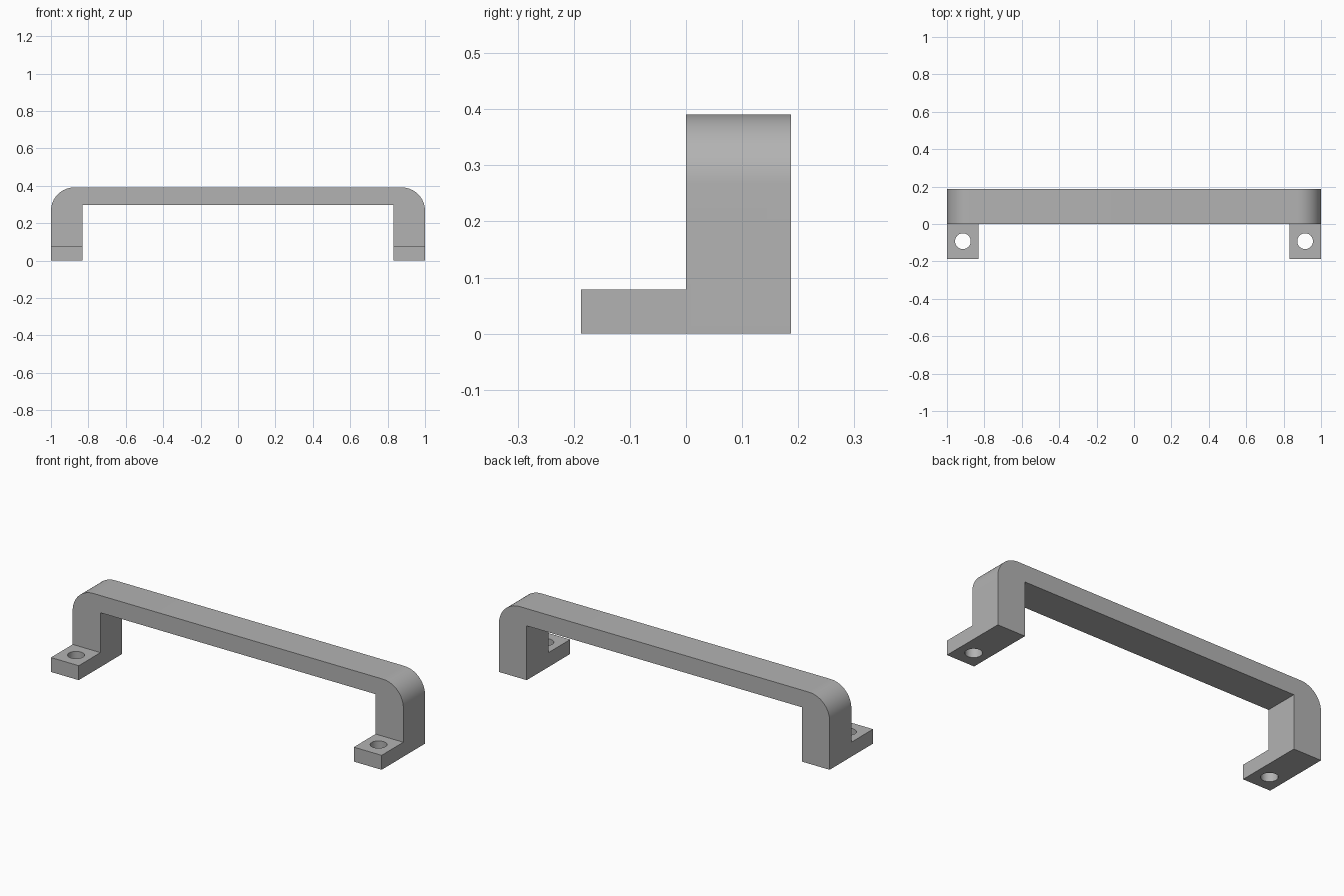
import bpy
import bmesh
from math import cos, sin, pi, radians

HALF_X, DEPTH, HEIGHT = 1.0, 0.1875, 0.391
INNER_X, UNDERSIDE, RADIUS = 0.832, 0.297, 0.125
TAB_TOP, HOLE_X, HOLE_Y, HOLE_R = 0.079, 0.915, -0.092, 0.042

cube = bpy.data.objects.get("Cube")
if cube:
    bpy.data.objects.remove(cube, do_unlink=True)

# Single plain grey
grey = bpy.data.materials.new("plain grey")
grey.use_nodes = True
colour = (0.45, 0.45, 0.45, 1)
grey.diffuse_color = colour
grey.node_tree.nodes["Principled BSDF"].inputs["Base Color"].default_value = colour


def prism(name, outline, shift):
    """Solid made by sweeping a closed outline along the shift vector."""
    bm = bmesh.new()
    face = bm.faces.new([bm.verts.new(p) for p in outline])
    swept = bmesh.ops.extrude_face_region(bm, geom=[face], use_keep_orig=True)
    moved = [g for g in swept["geom"] if isinstance(g, bmesh.types.BMVert)]
    bmesh.ops.translate(bm, verts=moved, vec=shift)
    bmesh.ops.recalc_face_normals(bm, faces=bm.faces)
    mesh = bpy.data.meshes.new(name)
    bm.to_mesh(mesh)
    bm.free()
    mesh.materials.append(grey)
    obj = bpy.data.objects.new(name, mesh)
    bpy.context.collection.objects.link(obj)
    return obj


def combine(target, helper, operation):
    """Apply a boolean and discard the helper solid."""
    helper.hide_render = True
    mod = target.modifiers.new(helper.name, "BOOLEAN")
    mod.operation, mod.solver, mod.object = operation, "EXACT", helper
    bpy.ops.object.modifier_apply(modifier=mod.name)
    bpy.data.objects.remove(helper, do_unlink=True)


# Handle: arch with rounded outer corners and square inner corners
STEPS = 16
corner = [(HALF_X - RADIUS + RADIUS * cos(a), HEIGHT - RADIUS + RADIUS * sin(a))
          for a in (pi / 2 * i / STEPS for i in range(STEPS + 1))]
right = [(INNER_X, UNDERSIDE), (INNER_X, 0), (HALF_X, 0)] + corner
arch = right + [(-x, z) for x, z in reversed(right)]
handle = prism("handle", [(x, 0, z) for x, z in arch], (0, DEPTH, 0))
bpy.ops.object.select_all(action="DESELECT")
bpy.context.view_layer.objects.active = handle
handle.select_set(True)

# Mounting tabs with screw holes
for side in (-1, 1):
    foot = [(side * x, y, 0) for x, y in ((INNER_X, 0), (HALF_X, 0),
                                          (HALF_X, -DEPTH), (INNER_X, -DEPTH))]
    combine(handle, prism("mounting_tab", foot, (0, 0, TAB_TOP)), "UNION")
    ring = [(side * HOLE_X + HOLE_R * cos(2 * pi * i / 48),
             HOLE_Y + HOLE_R * sin(2 * pi * i / 48), -TAB_TOP) for i in range(48)]
    combine(handle, prism("screw_hole", ring, (0, 0, 3 * TAB_TOP)), "DIFFERENCE")

bpy.ops.object.shade_smooth_by_angle(angle=radians(30))
